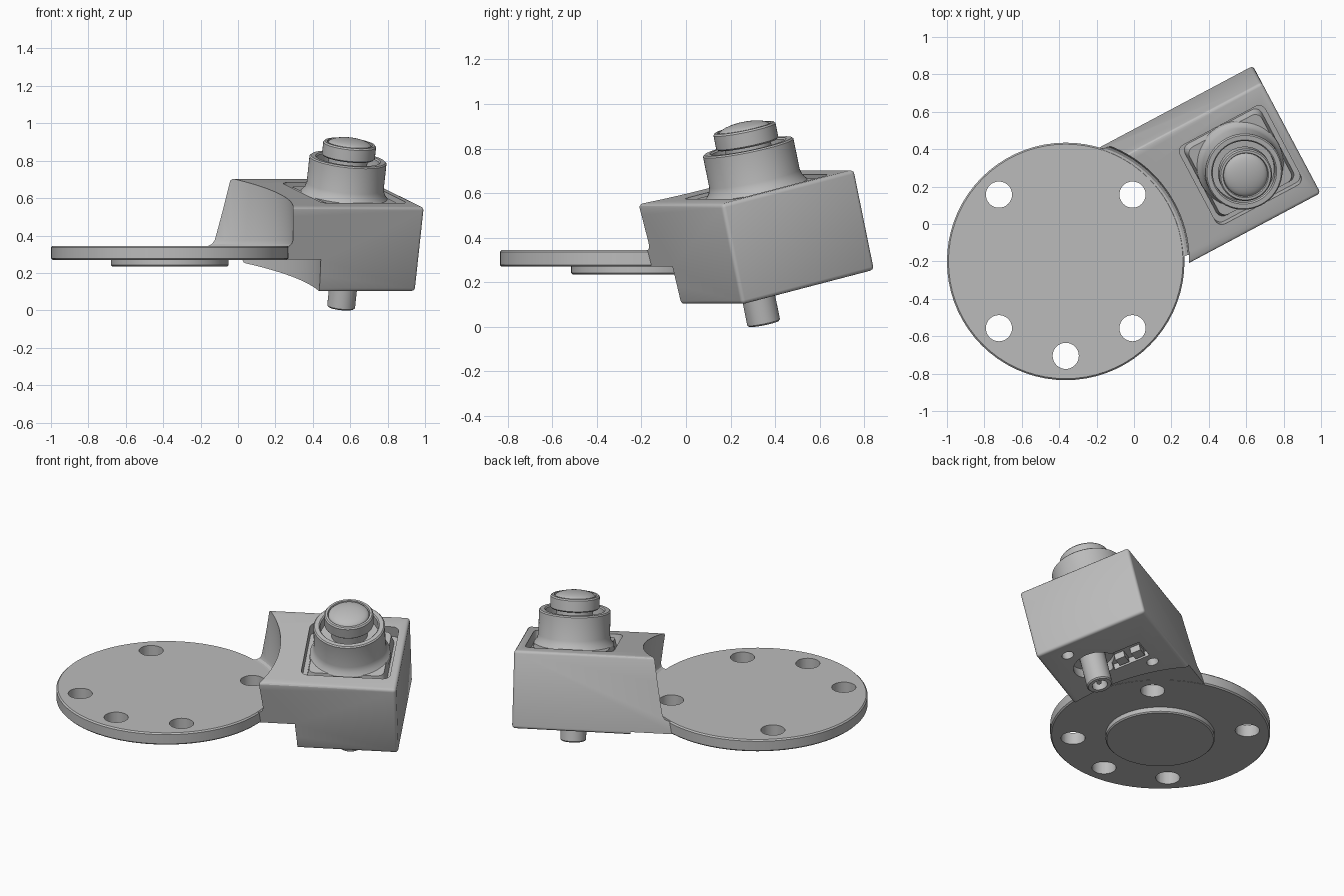
import bpy, bmesh, math
from mathutils import Matrix, Vector

if "Cube" in bpy.data.objects:
    bpy.data.objects.remove(bpy.data.objects["Cube"])

grey = bpy.data.materials.new("light grey")
grey.use_nodes = True
grey.diffuse_color = (0.5, 0.5, 0.5, 1)
grey.node_tree.nodes["Principled BSDF"].inputs["Base Color"].default_value = (0.5, 0.5, 0.5, 1)

# Tilted frame of the housing: origin at the middle of its top face
HOUSING = (Matrix.Translation((0.569, 0.315, 0.628))
           @ Matrix.Rotation(math.radians(28), 4, 'Z')
           @ Matrix.Rotation(math.radians(13), 4, 'X'))
DISC = Matrix.Translation((-0.365, -0.2, 0))


def finish(bm, name, frame):
    bmesh.ops.recalc_face_normals(bm, faces=bm.faces)
    mesh = bpy.data.meshes.new(name)
    bm.to_mesh(mesh)
    bm.free()
    mesh.transform(frame)
    mesh.materials.append(grey)
    obj = bpy.data.objects.new(name, mesh)
    bpy.context.collection.objects.link(obj)
    return obj


def lathe(name, profile, frame, steps=64):
    """Closed solid turned round z from (radius, height) points."""
    bm = bmesh.new()
    verts = [bm.verts.new((r, 0, z)) for r, z in profile]
    edges = [bm.edges.new(pair) for pair in zip(verts, verts[1:])]
    bmesh.ops.spin(bm, geom=verts + edges, cent=(0, 0, 0), axis=(0, 0, 1),
                   angle=math.tau, steps=steps)
    bmesh.ops.remove_doubles(bm, verts=bm.verts, dist=1e-5)
    return finish(bm, name, frame)


def rod(name, radius, low, high, frame, steps=32):
    return lathe(name, [(0, low), (radius, low), (radius, high), (0, high)], frame, steps)


def box(name, low, high, frame, corner=0.0, edge=0.0, taper=1.0):
    """Box with rounded upright corners, softened edges and a tapered top."""
    low, high = Vector(low), Vector(high)
    size, mid = high - low, (low + high) / 2
    bm = bmesh.new()
    bmesh.ops.create_cube(bm, size=1)
    for v in bm.verts:
        s = taper if v.co.z > 0 else 1
        v.co = Vector((v.co.x * size.x * s, v.co.y * size.y * s, v.co.z * size.z)) + mid
    upright = [e for e in bm.edges if abs(e.verts[0].co.z - e.verts[1].co.z) > size.z / 2]
    if corner:
        bmesh.ops.bevel(bm, geom=upright, offset=corner, segments=5, profile=0.5,
                        affect='EDGES')
    if edge:
        rims = [e for e in bm.edges if e.calc_face_angle(0) > 0.8]
        bmesh.ops.bevel(bm, geom=rims, offset=edge, segments=3, profile=0.5,
                        affect='EDGES')
    return finish(bm, name, frame)


def cut(target, cutters):
    bpy.context.view_layer.objects.active = target
    for cutter in cutters:
        cutter.hide_render = True
        mod = target.modifiers.new("cut", 'BOOLEAN')
        mod.operation, mod.solver, mod.object = 'DIFFERENCE', 'EXACT', cutter
        bpy.ops.object.modifier_apply(modifier=mod.name)
        bpy.data.objects.remove(cutter)


# Mounting disc with five bolt holes and a boss below
plate = lathe("mounting_disc", [(0, 0.27), (0.627, 0.27), (0.635, 0.278), (0.635, 0.337),
                                (0.627, 0.345), (0, 0.345)], DISC, 72)
bolt_angles = (45, 135, 225, 270, 315)
cut(plate, [rod("hole_cutter", 0.07, 0.2, 0.4, DISC @ Matrix.Rotation(math.radians(a), 4, 'Z')
                @ Matrix.Translation((0.505, 0, 0))) for a in bolt_angles])
boss = lathe("disc_boss", [(0, 0.235), (0.308, 0.235), (0.315, 0.242), (0.315, 0.272),
                           (0, 0.272)], DISC)

# Housing, hollowed on its left end to wrap round the disc
housing = box("camera_housing", (-0.85, -0.346, -0.462), (0.308, 0.346, 0), HOUSING,
              edge=0.018)
wrap = lathe("wrap_cutter", [(0, -0.2), (0.82, -0.2), (0.82, 0.271), (0.62, 0.271),
                             (0.62, 0.343), (0.64, 0.345), (0.653, 0.355), (0.66, 0.375),
                             (0.66, 1.1), (0, 1.1)], DISC, 96)
pocket = box("pocket_cutter", (-0.258, -0.245, -0.07), (0.258, 0.245, 0.1), HOUSING,
             corner=0.04)
socket = HOUSING @ Matrix.Translation((0, -0.1, 0))
port = rod("port_cutter", 0.125, -0.6, -0.4, socket)
slot = box("slot_cutter", (-0.12, -0.02, -0.6), (0.04, 0.2, -0.425), HOUSING)
screws = [rod("screw_cutter", 0.035, -0.6, -0.4,
              HOUSING @ Matrix.Translation((0.195 * s, -0.19 * s, 0)), 20) for s in (1, -1)]
cut(housing, [wrap, pocket, port, slot] + screws)

# Lens module: square base, flared barrel with hollow rim, head with dome
base = box("lens_base", (-0.235, -0.225, -0.08), (0.235, 0.225, -0.01), HOUSING,
           corner=0.04, taper=0.93)
barrel = lathe("lens_barrel", [(0, -0.04), (0.235, -0.04), (0.232, -0.01), (0.216, 0.01),
                               (0.207, 0.04), (0.207, 0.18), (0.2, 0.187), (0.175, 0.187),
                               (0.168, 0.18), (0.168, 0.12), (0, 0.12)], HOUSING)
dome = [(0.118 * math.cos(t), 0.262 + 0.035 * math.sin(t))
        for t in [i * math.pi / 16 for i in range(8)]]
head = lathe("lens_head", [(0, 0.1), (0.105, 0.1), (0.105, 0.195), (0.135, 0.195),
                           (0.142, 0.202), (0.142, 0.265), (0.135, 0.273), (0.122, 0.273)]
             + dome + [(0, 0.297)], HOUSING)

# Cable socket and small parts underneath
tube = lathe("cable_socket", [(0, -0.4), (0.075, -0.4), (0.075, -0.6), (0.068, -0.607),
                              (0.045, -0.607), (0.045, -0.54), (0, -0.54)], socket, 32)
pin = rod("socket_pin", 0.015, -0.59, -0.53, socket, 16)
parts = [plate, boss, housing, base, barrel, head, tube, pin]
for i, y in enumerate((0.05, 0.15)):
    parts.append(box("terminal_block_%d" % (i + 1), (-0.1, y - 0.03, -0.465),
                     (-0.03, y + 0.03, -0.42), HOUSING))

# Smooth the curved faces and keep the edges crisp
bpy.ops.object.select_all(action='DESELECT')
for obj in parts:
    obj.select_set(True)
bpy.context.view_layer.objects.active = plate
bpy.ops.object.shade_smooth_by_angle(angle=math.radians(30))
